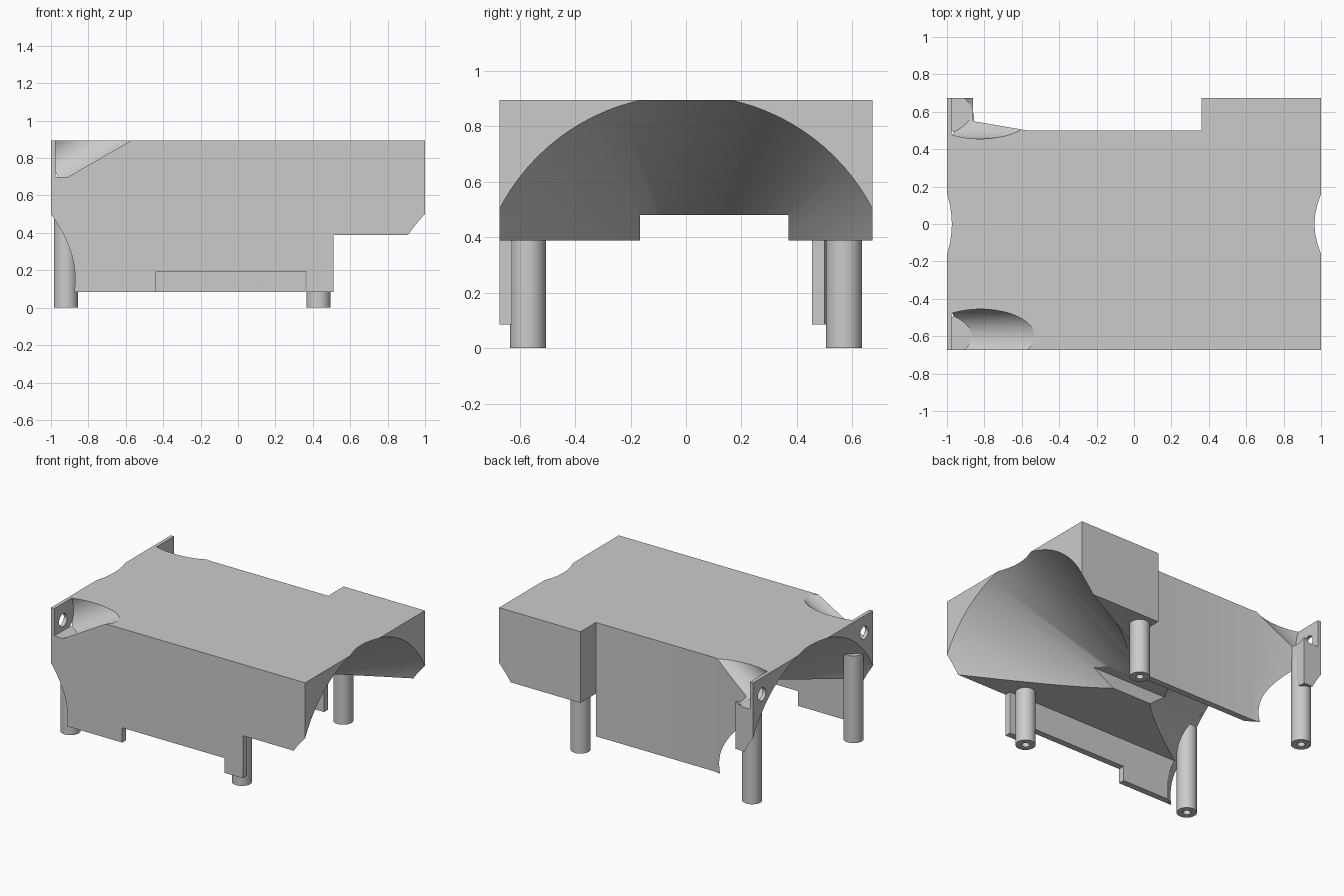
import bpy, bmesh, math
from mathutils import Vector

cube = bpy.data.objects.get("Cube")
if cube:
    bpy.data.objects.remove(cube, do_unlink=True)

grey = bpy.data.materials.new("light grey")
grey.use_nodes = True
colour = (0.6, 0.6, 0.6, 1)
grey.diffuse_color = colour
grey.node_tree.nodes["Principled BSDF"].inputs["Base Color"].default_value = colour


def finish(name, bm):
    bmesh.ops.recalc_face_normals(bm, faces=bm.faces)
    mesh = bpy.data.meshes.new(name)
    bm.to_mesh(mesh)
    bm.free()
    mesh.materials.append(grey)
    obj = bpy.data.objects.new(name, mesh)
    bpy.context.collection.objects.link(obj)
    return obj


def prism(name, outline, vector, place):
    """Extrude a flat outline along a vector."""
    bm = bmesh.new()
    face = bm.faces.new([bm.verts.new(place(a, b)) for a, b in outline])
    out = bmesh.ops.extrude_face_region(bm, geom=[face])
    moved = [g for g in out["geom"] if isinstance(g, bmesh.types.BMVert)]
    bmesh.ops.translate(bm, verts=moved, vec=vector)
    return finish(name, bm)


def plan(name, outline, z0, z1):
    return prism(name, outline, (0, 0, z1 - z0), lambda x, y: (x, y, z0))


def tube(name, start, end, r1, r2, sides=48):
    """Round bar or cone between two points."""
    start, end = Vector(start), Vector(end)
    bm = bmesh.new()
    bmesh.ops.create_cone(bm, cap_ends=True, segments=sides, radius1=r1,
                          radius2=r2, depth=(end - start).length)
    obj = finish(name, bm)
    turn = (end - start).to_track_quat('Z', 'Y').to_matrix().to_4x4()
    turn.translation = (start + end) / 2
    obj.data.transform(turn)
    return obj


def combine(obj, other, operation):
    """Apply a boolean and remove the helper."""
    mod = obj.modifiers.new("combine", 'BOOLEAN')
    mod.operation, mod.object, mod.solver = operation, other, 'EXACT'
    other.hide_render = True
    bpy.context.view_layer.objects.active = obj
    bpy.ops.object.modifier_apply(modifier=mod.name)
    bpy.data.objects.remove(other, do_unlink=True)


def smooth(obj):
    bpy.ops.object.select_all(action='DESELECT')
    obj.select_set(True)
    bpy.context.view_layer.objects.active = obj
    bpy.ops.object.shade_smooth_by_angle(angle=math.radians(30))


W = 0.673
# Main block with stepped rear side
body = plan("body", [(-1, -W), (1, -W), (1, W), (0.36, W), (0.36, 0.5),
                     (-0.57, 0.5), (-0.86, 0.55), (-0.86, W), (-1, W)],
            0.388, 0.895)

# Front skirt with a raised middle, and plain rear skirt
front = prism("front_skirt", [(-0.99, 0.085), (-0.44, 0.085), (-0.44, 0.19),
                              (0.365, 0.19), (0.365, 0.085), (0.51, 0.085),
                              (0.51, 0.45), (-0.99, 0.45)],
              (0, 0.045, 0), lambda x, z: (x, -W, z))
rear = plan("rear_skirt", [(0.36, 0.5), (-0.57, 0.5), (-0.86, 0.55),
                           (-0.86, 0.505), (-0.57, 0.455), (0.36, 0.455)],
            0.085, 0.45)
combine(body, front, 'UNION')
combine(body, rear, 'UNION')

# Funnel at each end, joined by a rectangular slot
AXIS = 0.155
for side, slope in ((1, 0.49), (-1, 0.65)):
    r_end = 0.757 + 0.1 * slope
    funnel = tube("funnel_cutter", (side * 1.1, 0, AXIS),
                  (side * (1.1 - r_end / slope), 0, AXIS), r_end, 0.001, 96)
    combine(body, funnel, 'DIFFERENCE')
slot = plan("slot_cutter", [(-0.6, -0.165), (0.46, -0.165),
                            (0.46, 0.37), (-0.6, 0.37)], 0.2, 0.48)
combine(body, slot, 'DIFFERENCE')

# Slanted screw pockets behind thin end ears, each with a hole
for side in (-1, 1):
    y = side * 0.6
    slant = Vector((math.cos(math.pi / 6), 0, 0.5))
    centre = Vector((-0.82, y, 0.895))
    pocket = tube("pocket_cutter", centre - slant * 0.5, centre + slant * 0.5,
                  0.145, 0.145)
    limit = plan("pocket_limit", [(-0.975, y - 0.3), (0, y - 0.3),
                                  (0, y + 0.3), (-0.975, y + 0.3)], 0.7, 1.2)
    combine(pocket, limit, 'INTERSECT')
    combine(body, pocket, 'DIFFERENCE')
    hole = tube("ear_hole_cutter", (-1.1, side * 0.575, 0.775),
                (-0.9, side * 0.575, 0.775), 0.045, 0.045, 32)
    combine(body, hole, 'DIFFERENCE')
smooth(body)

# Four hollow-ended legs
for x, end, top in ((0.43, "right", 0.45), (-0.92, "left", 0.62)):
    for y, row in ((-0.57, "front"), (0.57, "rear")):
        leg = tube(f"{row}_{end}_leg", (x, y, 0), (x, y, top), 0.065, 0.065)
        bore = tube("bore_cutter", (x, y, -0.1), (x, y, 0.25), 0.025, 0.025, 24)
        combine(leg, bore, 'DIFFERENCE')
        smooth(leg)
